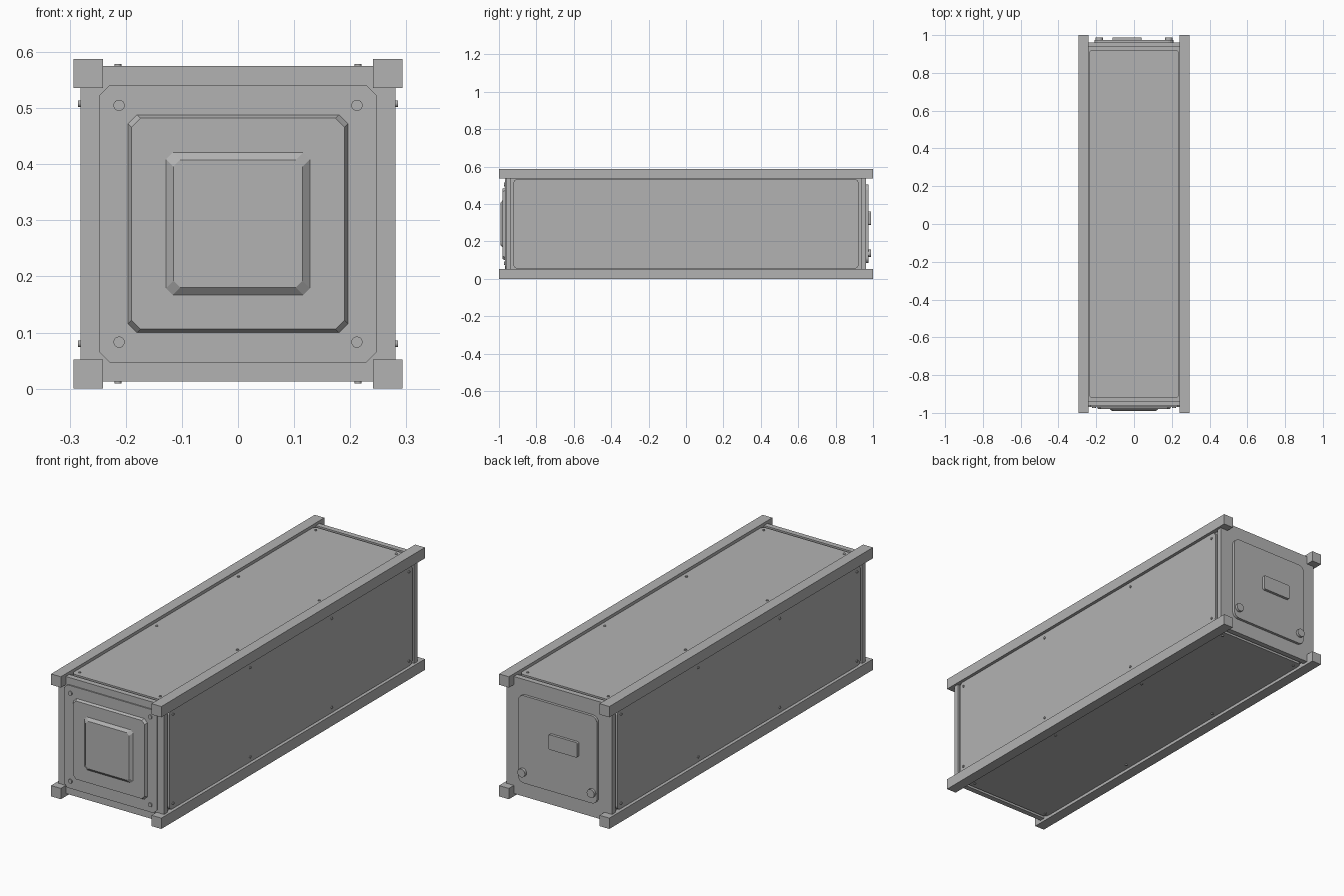
import bpy, bmesh, math
from mathutils import Matrix, Vector

cube = bpy.data.objects.get("Cube")
if cube:
    bpy.data.objects.remove(cube)

grey = bpy.data.materials.new("metal_grey")
grey.use_nodes = True
grey.diffuse_color = (0.45, 0.45, 0.45, 1)
grey.node_tree.nodes["Principled BSDF"].inputs["Base Color"].default_value = grey.diffuse_color

MID = Vector((0, 0, 0.294))
HALF = 0.281           # half width of the square body
X, Y, Z = Vector((1, 0, 0)), Vector((0, 1, 0)), Vector((0, 0, 1))


def frame(u, v, w):
    """Matrix that maps local x, y, z to u, v, w about the body centre."""
    m = Matrix((u, v, w)).transposed().to_4x4()
    m.translation = MID
    return m


FRONT = frame(X, Z, -Y)
BACK = frame(-X, Z, Y)
SIDES = {"right": frame(Y, Z, X), "left": frame(-Y, Z, -X),
         "top": frame(X, Y, Z), "bottom": frame(-X, Y, -Z)}


def finish(name, bm, matrix):
    bm.transform(matrix)
    bmesh.ops.recalc_face_normals(bm, faces=bm.faces)
    mesh = bpy.data.meshes.new(name)
    bm.to_mesh(mesh)
    bm.free()
    mesh.materials.append(grey)
    obj = bpy.data.objects.new(name, mesh)
    bpy.context.collection.objects.link(obj)
    return obj


def outline(hx, hy, corner, segs):
    """Rectangle with cut (segs=1) or rounded corners."""
    pts = []
    for k, (sx, sy) in enumerate([(1, 1), (-1, 1), (-1, -1), (1, -1)]):
        for i in range(segs + 1):
            a = math.pi / 2 * (k + i / segs)
            pts.append((sx * (hx - corner) + corner * math.cos(a),
                        sy * (hy - corner) + corner * math.sin(a)))
    return pts


def plate(name, matrix, hx, hy, low, high, corner=0.02, segs=1, inset=0.0, at=(0, 0)):
    """Raised plate between two heights, optionally with sloping sides."""
    bm = bmesh.new()
    rings = []
    for z, d in ((low, 0), (high, inset)):
        rings.append([bm.verts.new((x + at[0], y + at[1], z))
                      for x, y in outline(hx - d, hy - d, corner, segs)])
    bm.faces.new(rings[0])
    bm.faces.new(rings[1])
    n = len(rings[0])
    for i in range(n):
        j = (i + 1) % n
        bm.faces.new((rings[0][i], rings[0][j], rings[1][j], rings[1][i]))
    return finish(name, bm, matrix)


def box(name, size, centre):
    bm = bmesh.new()
    bmesh.ops.create_cube(bm, size=1)
    return finish(name, bm, Matrix.Translation(centre) @ Matrix.Diagonal((*size, 1)))


def studs(name, matrix, places, radius, low, high):
    """Round bolt heads gathered in one object."""
    bm = bmesh.new()
    for x, y in places:
        bmesh.ops.create_cone(bm, cap_ends=True, segments=16, radius1=radius,
                              radius2=radius, depth=high - low,
                              matrix=Matrix.Translation((x, y, (low + high) / 2)))
    obj = finish(name, bm, matrix)
    for p in obj.data.polygons:
        p.use_smooth = len(p.vertices) == 4
    obj.data.set_sharp_from_angle(angle=math.radians(40))


# Inner body and the square frames at both ends
box("body_core", (0.54, 1.9, 0.54), MID)
for name, s in (("front_frame", -1), ("back_frame", 1)):
    box(name, (2 * HALF, 0.026, 2 * HALF), MID + Vector((0, s * 0.949, 0)))

# Four corner rails
for xn, sx in (("right", 1), ("left", -1)):
    for zn, sz in (("upper", 1), ("lower", -1)):
        box(f"{zn}_{xn}_rail", (0.052, 2, 0.052), MID + Vector((sx * 0.267, 0, sz * 0.268)))

# Long panels with their bolts
for name, m in SIDES.items():
    upright = name in ("top", "bottom")
    hx, hy = (0.239, 0.922) if upright else (0.922, 0.239)
    plate(f"{name}_panel", m, hx, hy, 0.26, HALF, corner=0.02, segs=4)
    spots = [(a, b) for a in (-0.895, -0.31, 0.31, 0.895) for b in (-0.214, 0.214)]
    if upright:
        spots = [(b, a) for a, b in spots]
    studs(f"{name}_bolts", m, spots, 0.006, 0.275, 0.285)

# Front end: stepped plates and corner bolts
plate("front_cover", FRONT, 0.247, 0.247, 0.95, 0.968, corner=0.018)
plate("front_step", FRONT, 0.2, 0.198, 0.96, 0.98, corner=0.016, inset=0.01)
plate("front_hatch", FRONT, 0.14, 0.139, 0.97, 0.991, corner=0.012, inset=0.025)
corners = [(x, z) for x in (-0.212, 0.212) for z in (-0.211, 0.211)]
studs("front_bolts", FRONT, corners, 0.01, 0.96, 0.973)

# Back end: rounded door, label plate and two knobs
plate("back_door", BACK, 0.21, 0.21, 0.95, 0.975, corner=0.03, segs=4)
plate("back_label", BACK, 0.077, 0.036, 0.96, 0.988, corner=0.008, segs=3, at=(0.037, 0.031))
studs("back_knobs", BACK, [(-0.184, -0.158), (0.184, -0.158)], 0.02, 0.96, 0.988)
